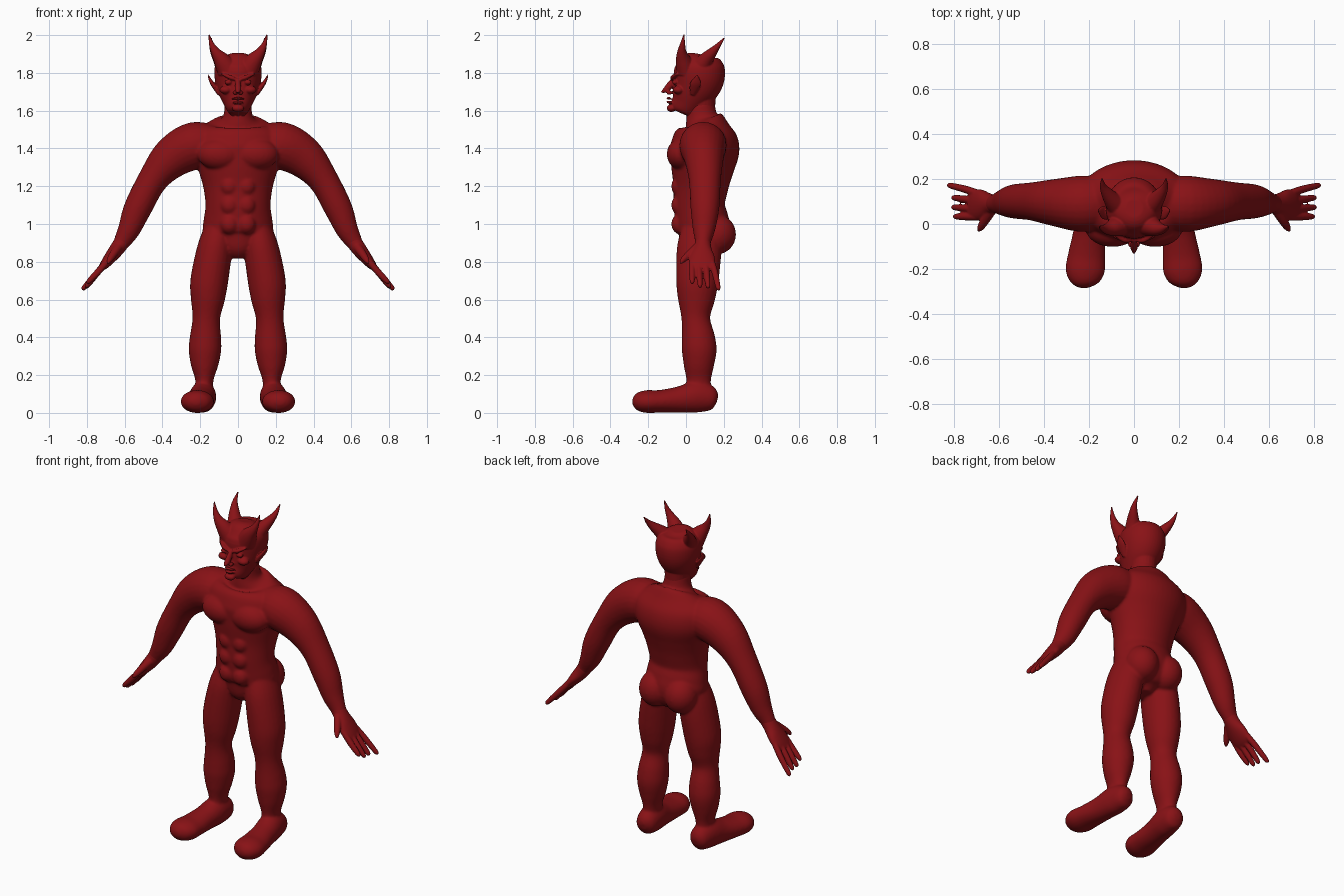
import bpy, bmesh, math
from mathutils import Vector

red = bpy.data.materials.new("dark red skin")
red.diffuse_color = (0.25, 0.006, 0.008, 1)
Y, Z = Vector((0, 1, 0)), Vector((0, 0, 1))


def spline(pts, n=5):
    """Catmull-Rom through rows of (x, y, z, ra, rb)."""
    p = [pts[0]] + list(pts) + [pts[-1]]
    out = []
    for i in range(1, len(p) - 2):
        for k in range(n):
            t = k / n
            out.append([0.5 * (2 * b + (c - a) * t + (2 * a - 5 * b + 4 * c - d) * t * t
                        + (3 * b - a - 3 * c + d) * t ** 3)
                        for a, b, c, d in zip(*p[i - 1:i + 3])])
    return out + [list(pts[-1])]


def tube(bm, pts, ref=Y, sides=(1,), seg=24):
    """Closed limb with oval sections: ra across, rb along ref."""
    rows = spline(pts)
    for s in sides:
        c = [Vector((s * r[0], r[1], r[2])) for r in rows]
        rings = []
        for i, r in enumerate(rows):
            d = (c[min(i + 1, len(c) - 1)] - c[max(i - 1, 0)]).normalized()
            b = (ref - d * ref.dot(d)).normalized()
            a = b.cross(d)
            ra, rb = max(r[3], 0.002), max(r[4], 0.002)
            rings.append([bm.verts.new(c[i] + a * ra * math.cos(t) + b * rb * math.sin(t))
                          for t in (2 * math.pi * k / seg for k in range(seg))])
        for u, v in zip(rings, rings[1:]):
            for k in range(seg):
                bm.faces.new((u[k], u[k - 1], v[k - 1], v[k]))
        bm.faces.new(rings[0])
        bm.faces.new(rings[-1][::-1])


def stack(bm, rows):
    """Upright loft from (z, half width, front y, back y)."""
    tube(bm, [(0, (f + b) / 2, z, w, (b - f) / 2) for z, w, f, b in rows], seg=48)


def ball(bm, loc, rad, sides=(1, -1)):
    for s in sides:
        vs = bmesh.ops.create_uvsphere(bm, u_segments=24, v_segments=14, radius=1)["verts"]
        for v in vs:
            v.co = Vector((v.co.x * rad[0] + s * loc[0], v.co.y * rad[1] + loc[1],
                           v.co.z * rad[2] + loc[2]))


def finish(name, bm, voxel, smooth):
    bmesh.ops.recalc_face_normals(bm, faces=bm.faces)
    me = bpy.data.meshes.new(name)
    bm.to_mesh(me)
    bm.free()
    me.materials.append(red)
    ob = bpy.data.objects.new(name, me)
    bpy.context.collection.objects.link(ob)
    m = ob.modifiers.new("fuse", 'REMESH')
    m.mode, m.voxel_size, m.use_smooth_shade = 'VOXEL', voxel, True
    m = ob.modifiers.new("soften", 'SMOOTH')
    m.factor, m.iterations = 0.5, smooth


both = (1, -1)

# torso, with chest, belly and seat muscles
bm = bmesh.new()
stack(bm, [(.82, .04, .02, .13), (.87, .11, -.03, .18), (.95, .182, -.05, .235),
           (1.02, .182, -.06, .225), (1.1, .172, -.065, .205), (1.2, .185, -.068, .225),
           (1.3, .215, -.08, .255), (1.4, .25, -.085, .283), (1.48, .24, -.065, .26),
           (1.53, .17, -.025, .215), (1.56, .085, 0, .17), (1.64, .07, .005, .15)])
ball(bm, (.095, -.02, 1.37), (.12, .082, .085))
ball(bm, (.085, .165, .945), (.095, .1, .105))
for z in (1.0, 1.1, 1.2):
    ball(bm, (.045, -.03, z), (.05, .048, .055))
# arms
tube(bm, [(.12, .095, 1.42, .10, .11), (.23, .09, 1.415, .125, .125), (.35, .095, 1.35, .11, .105),
          (.45, .1, 1.235, .08, .085), (.53, .1, 1.085, .074, .076), (.575, .095, .975, .06, .06),
          (.615, .09, .905, .045, .042), (.645, .087, .86, .03, .04)], sides=both)
# legs
tube(bm, [(.1, .08, .98, .075, .1), (.123, .07, .87, .093, .118), (.152, .06, .7, .1, .112),
          (.16, .055, .6, .09, .098), (.168, .052, .5, .073, .076), (.172, .065, .4, .083, .088),
          (.175, .07, .33, .086, .092), (.177, .068, .25, .072, .08), (.178, .067, .17, .048, .065),
          (.18, .065, .09, .05, .07)], sides=both)
# feet
tube(bm, [(.175, .165, .07, .02, .02), (.178, .14, .075, .055, .062), (.185, .06, .085, .07, .083),
          (.198, -.04, .07, .072, .069), (.21, -.14, .061, .083, .06), (.217, -.21, .06, .087, .06),
          (.22, -.26, .06, .062, .046), (.22, -.284, .06, .02, .015)], ref=Z, sides=both)
finish("body", bm, .008, 6)

# hands
for s, name in ((1, "left_hand"), (-1, "right_hand")):
    bm = bmesh.new()
    tube(bm, [(.60, .09, .925, .043, .04), (.635, .088, .875, .04, .046), (.67, .085, .83, .034, .066),
              (.705, .085, .787, .025, .07), (.73, .088, .76, .014, .06)], sides=(s,))
    for y0, y1, x1, z1 in ((.032, .033, .80, .685), (.066, .074, .808, .665),
                           (.102, .116, .808, .662), (.136, .17, .825, .652)):
        tube(bm, [(.695, y0, .80, .017, .017), (.745, (y0 + y1) / 2, .742, .018, .017),
                  (x1 - .012, y1, z1 + .013, .014, .013), (x1, y1, z1, .005, .005)], sides=(s,), seg=12)
    tube(bm, [(.635, .06, .875, .025, .025), (.66, .018, .84, .021, .021),
              (.68, -.015, .81, .016, .015), (.69, -.03, .792, .006, .006)], sides=(s,), seg=12)
    finish(name, bm, .0045, 4)

# head and neck
bm = bmesh.new()
tube(bm, [(0, .085, 1.52, .085, .085), (0, .08, 1.6, .068, .075), (0, .08, 1.7, .08, .08)])
stack(bm, [(1.592, .03, -.075, 0), (1.605, .052, -.09, .03), (1.64, .075, -.085, .085),
           (1.69, .1, -.08, .14), (1.74, .117, -.075, .185), (1.79, .125, -.066, .206),
           (1.84, .12, -.058, .198), (1.88, .088, -.025, .16), (1.9, .04, .03, .11)])
# nose, brows, eyes and cheeks
tube(bm, [(0, -.065, 1.765, .012, .012), (0, -.085, 1.735, .015, .018), (0, -.108, 1.71, .016, .015),
          (0, -.132, 1.697, .004, .004)], seg=16)
ball(bm, (.014, -.088, 1.695), (.013, .016, .011))
tube(bm, [(.012, -.072, 1.765, .008, .008), (.045, -.07, 1.778, .012, .011),
          (.085, -.045, 1.795, .008, .006)], ref=Z, sides=both, seg=12)
ball(bm, (.052, -.058, 1.75), (.02, .016, .013))
ball(bm, (.065, -.04, 1.71), (.033, .03, .022))
# lips and chin
for z, w in ((1.666, .036), (1.646, .03)):
    tube(bm, [(-w, -.075, z - .004, .003, .003), (0, -.092, z, .012, .007),
              (w, -.075, z - .004, .003, .003)], ref=Z, seg=12)
ball(bm, (0, -.078, 1.613), (.032, .024, .02), (1,))
# ears
tube(bm, [(.1, .035, 1.685, .008, .012), (.12, .043, 1.72, .012, .026), (.14, .053, 1.75, .01, .028),
          (.16, .06, 1.79, .003, .004)], sides=both, seg=16)
# front and rear horns
tube(bm, [(.055, .0, 1.82, .06, .055), (.088, -.015, 1.87, .043, .04), (.118, -.022, 1.91, .026, .025),
          (.14, -.018, 1.952, .014, .014), (.154, -.01, 2.006, .003, .003)], sides=both)
tube(bm, [(.06, .07, 1.82, .06, .06), (.095, .105, 1.87, .038, .04), (.122, .14, 1.91, .025, .026),
          (.138, .17, 1.945, .014, .014), (.142, .205, 1.988, .003, .003)], sides=both)
finish("head", bm, .0045, 3)
